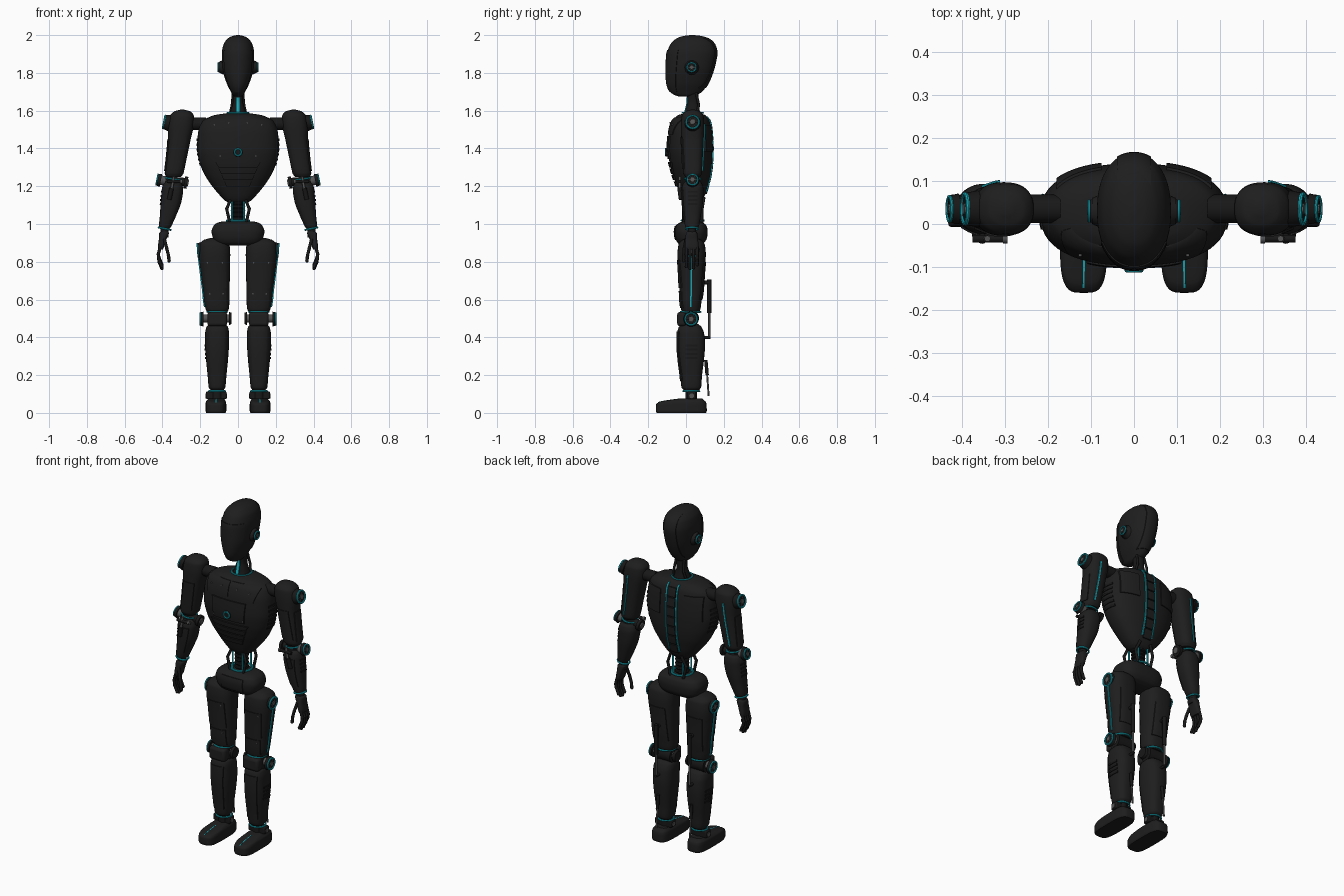
import bpy, bmesh, math
from mathutils import Matrix, Vector

cube = bpy.data.objects.get("Cube")
if cube:
    bpy.data.objects.remove(cube, do_unlink=True)


def material(name, rgb, rough=0.6):
    m = bpy.data.materials.new(name)
    m.use_nodes = True
    m.diffuse_color = (*rgb, 1)
    node = m.node_tree.nodes["Principled BSDF"]
    node.inputs["Base Color"].default_value = (*rgb, 1)
    node.inputs["Roughness"].default_value = rough
    return m


SHELL = material("shell black", (0.013, 0.013, 0.013))
JOINT = material("joint black", (0.009, 0.009, 0.009))
METAL = material("grey metal", (0.09, 0.09, 0.09))
TEAL = material("teal light", (0.008, 0.42, 0.5))


class Shape:
    """Stack of superellipse sections (z, cx, cy, half x, half y), smoothly interpolated."""

    def __init__(self, sections, power=2.4):
        self.s = sorted(sections)
        self.n = power

    def slope(self, i, k):
        s = self.s
        d = [(s[j + 1][k] - s[j][k]) / (s[j + 1][0] - s[j][0])
             for j in (i - 1, i) if 0 <= j < len(s) - 1]
        if len(d) == 1:
            return d[0]
        return 2 * d[0] * d[1] / (d[0] + d[1]) if d[0] * d[1] > 0 else 0

    def at(self, z):
        s = self.s
        i = max(j for j in range(len(s) - 1) if j == 0 or s[j][0] <= z)
        h = s[i + 1][0] - s[i][0]
        t = (z - s[i][0]) / h
        return [(1 + 2 * t) * (1 - t) ** 2 * s[i][k] + t * (1 - t) ** 2 * h * self.slope(i, k)
                + t * t * (3 - 2 * t) * s[i + 1][k] - t * t * (1 - t) * h * self.slope(i + 1, k)
                for k in range(1, 5)]

    def on(self, side, u, z, off, lim):
        """Surface point on a side, u measured across that side."""
        cx, cy, hx, hy = self.at(z)
        hx, hy = hx + off, hy + off
        across, depth = (hx, hy) if side in ("front", "back") else (hy, hx)
        u = max(-lim * across, min(lim * across, u))
        d = depth * (1 - abs(u / across) ** self.n) ** (1 / self.n)
        d = -d if side == "front" else d
        return (cx + u, cy + d, z) if side in ("front", "back") else (cx + d, cy + u, z)


class Part:
    """One named object, optionally mirrored across x."""

    def __init__(self, name, mat, mirror=False, bevel=0):
        self.name, self.mat, self.mirror, self.bevel = name, mat, mirror, bevel
        self.bm = bmesh.new()

    def skin(self, rows, wrap=True, wrap_rows=False, caps=False):
        v = [[self.bm.verts.new(p) for p in r] for r in rows]
        n, m = len(v), len(v[0])
        for i in range(n if wrap_rows else n - 1):
            for j in range(m if wrap else m - 1):
                a, b = v[i], v[(i + 1) % n]
                self.bm.faces.new((a[j], a[(j + 1) % m], b[(j + 1) % m], b[j]))
        if caps:
            self.bm.faces.new(v[0][::-1])
            self.bm.faces.new(v[-1])
        return self

    def loft(self, shape, sides=40, steps=5):
        zs = [a[0] + (b[0] - a[0]) * t / steps for a, b in zip(shape.s, shape.s[1:]) for t in range(steps)]
        ang = [2 * math.pi * k / sides for k in range(sides)]
        f = lambda c: math.copysign(abs(c) ** (2 / shape.n), c)
        rows = []
        for z in zs + [shape.s[-1][0]]:
            cx, cy, hx, hy = shape.at(z)
            rows.append([(cx + hx * f(math.cos(a)), cy + hy * f(math.sin(a)), z) for a in ang])
        return self.skin(rows, caps=True)

    def patch(self, shape, side, u0, u1, z0, z1, off=0.004, low=1.0, lim=0.94, n=10):
        """Raised plate that follows a shape; low scales its width at the bottom."""
        ts = [0] + [k / n for k in range(n + 1)] + [1]
        rows = []
        for i, a in enumerate(ts):
            w = low + (1 - low) * a
            rows.append([shape.on(side, (u0 + (u1 - u0) * b) * w, z0 + (z1 - z0) * a,
                                  -0.004 if i in (0, n + 2) or j in (0, n + 2) else off, lim)
                         for j, b in enumerate(ts)])
        return self.skin(rows, wrap=False)

    def rod(self, p, q, r, r2=None, seg=20):
        p, q = Vector(p), Vector(q)
        rot = (q - p).to_track_quat('Z', 'Y').to_matrix().to_4x4()
        bmesh.ops.create_cone(self.bm, cap_ends=True, segments=seg, radius1=r, radius2=r2 or r,
                              depth=(q - p).length, matrix=Matrix.Translation((p + q) / 2) @ rot)
        return self

    def screws(self, shape, spots, off=0.007):
        for x, z in spots:
            p = Vector(shape.on("front", x, z, off, 0.99))
            self.rod(p + Vector((0, .004, 0)), p + Vector((0, -.002, 0)), .004, seg=10)
        return self

    def chain(self, pts, r):
        for p, q in zip(pts, pts[1:]):
            self.rod(p, q, r, seg=12)
            bmesh.ops.create_uvsphere(self.bm, u_segments=12, v_segments=8, radius=r * 1.1,
                                      matrix=Matrix.Translation(q))
        return self

    def ring(self, c, axis, big, small):
        rot = Vector(axis).to_track_quat('Z', 'Y').to_matrix()
        rows = []
        for k in range(32):
            a = k * math.pi / 16
            rows.append([Vector(c) + rot @ Vector(((big + small * math.cos(b)) * math.cos(a),
                         (big + small * math.cos(b)) * math.sin(a), small * math.sin(b)))
                         for b in (j * math.pi / 4 for j in range(8))])
        return self.skin(rows, wrap_rows=True)

    def box(self, c, size):
        bmesh.ops.create_cube(self.bm, size=1, matrix=Matrix.Translation(c) @ Matrix.Diagonal((*size, 1)))
        return self

    def done(self):
        bmesh.ops.recalc_face_normals(self.bm, faces=self.bm.faces)
        me = bpy.data.meshes.new(self.name)
        self.bm.to_mesh(me)
        self.bm.free()
        me.materials.append(self.mat)
        me.shade_smooth()
        me.set_sharp_from_angle(angle=math.radians(40))
        ob = bpy.data.objects.new(self.name, me)
        bpy.context.collection.objects.link(ob)
        if self.bevel:
            b = ob.modifiers.new("bevel", 'BEVEL')
            b.width, b.segments = self.bevel, 3
        if self.mirror:
            ob.modifiers.new("mirror", 'MIRROR').use_mirror_merge = False


def pivot(name, x, y, z, r, thick=0.02, tilt=0.0):
    """Mirrored round joint cover facing outwards: disc, lit ring and hub with spokes."""
    c, out = Vector((x, y, z)), Vector((1, 0, tilt)).normalized()
    up = Vector((-out.z, 0, out.x))
    Part(name + "_cover", JOINT, True).rod(c - out * thick, c, r * 1.05, r * 0.9, 32).done()
    Part(name + "_light", TEAL, True).ring(c, out, r * 0.84, r * 0.12).done()
    hub = Part(name + "_hub", METAL, True).rod(c - out * thick, c + out * 0.004, r * 0.32)
    for k in range(6):
        a = k * math.pi / 3
        hub.rod(c, c + Vector((0, math.cos(a), 0)) * r * 0.7 + up * math.sin(a) * r * 0.7, r * 0.05, seg=6)
    hub.done()


# Head
head = Shape([(1.675, 0, -.002, .018, .035), (1.682, 0, -.002, .028, .056), (1.7, 0, 0, .038, .085),
              (1.75, 0, .009, .062, .112), (1.83, 0, .022, .083, .128), (1.9, 0, .031, .086, .133),
              (1.95, 0, .035, .077, .118), (1.98, 0, .036, .056, .09), (1.995, 0, .034, .03, .05),
              (2.0, 0, .033, .006, .01)], 2.2)
Part("head", SHELL).loft(head).done()
Part("face_plate", SHELL).patch(head, "front", -.08, .08, 1.7, 1.92, .003, lim=.86, n=16).done()
Part("crown_band", SHELL).patch(head, "back", -.04, .04, 1.72, 1.985, .003, n=16).done()
Part("ear_base", SHELL, True).rod((.07, .03, 1.83), (.098, .03, 1.83), .042, .03).done()
pivot("ear", .105, .03, 1.83, .028, .015)

# Neck
neck = Shape([(1.57, 0, .035, .05, .046), (1.61, 0, .035, .036, .036), (1.65, 0, .037, .026, .03),
              (1.7, 0, .035, .028, .03)])
Part("neck", JOINT).loft(neck, 24).done()
Part("neck_light", TEAL).patch(neck, "front", -.008, .008, 1.585, 1.67).ring(
    (0, .035, 1.588), (0, 0, 1), .056, .004).done()
Part("neck_tendon", JOINT, True).chain([(.045, .055, 1.57), (.032, .068, 1.63), (.026, .055, 1.69)], .007).done()

# Torso shell and plates
torso = Shape([(1.112, 0, .035, .05, .035), (1.125, 0, .035, .07, .05), (1.165, 0, .035, .108, .07),
               (1.21, 0, .033, .144, .085), (1.26, 0, .03, .176, .1), (1.33, 0, .025, .205, .113),
               (1.4, 0, .022, .217, .118), (1.48, 0, .022, .212, .114), (1.54, 0, .025, .192, .102),
               (1.575, 0, .03, .13, .074), (1.588, 0, .035, .05, .035)])
Part("torso", SHELL).loft(torso, 56).done()
Part("collar_plate", SHELL, True).patch(torso, "front", .004, .175, 1.475, 1.565, low=.85).done()
Part("chest_plate", SHELL).patch(torso, "front", -.11, .11, 1.345, 1.465, .007, low=.9).done()
ribs = Part("belly_ribs", SHELL)
for k in range(4):
    w = .12 - .016 * k
    ribs.patch(torso, "front", -w, w, 1.3 - .034 * k, 1.328 - .034 * k, .008, low=.86)
ribs.done()
side_ribs = Part("side_ribs", JOINT, True)
for k in range(6):
    side_ribs.patch(torso, "outer", -.035, .045, 1.31 + .026 * k, 1.322 + .026 * k, .004)
side_ribs.done()
Part("chest_hub", JOINT).rod((0, -.09, 1.38), (0, -.108, 1.38), .026, .022).done()
Part("chest_light", TEAL).ring((0, -.108, 1.38), (0, 1, 0), .018, .004).done()
Part("shoulder_blade_plate", SHELL, True).patch(torso, "back", .075, .18, 1.385, 1.525, .006).done()
spine = Part("spine_plates", SHELL)
for k in range(7):
    spine.patch(torso, "back", -.026, .026, 1.16 + .057 * k, 1.21 + .057 * k, .007)
spine.done()
Part("back_light", TEAL, True).patch(torso, "back", .03, .037, 1.17, 1.57, .006, n=24).done()
Part("chest_screws", METAL, True).screws(torso, ((.05, 1.535), (.125, 1.525), (.095, 1.36))).done()

# Waist and pelvis
waist = Part("waist_column", JOINT).rod((0, .035, .98), (0, .035, 1.14), .028)
for k in range(5):
    waist.ring((0, .035, 1.025 + .022 * k), (0, 0, 1), .03, .009)
waist.done()
struts = Part("waist_strut", JOINT, True)
for y in (-.012, .085):
    struts.chain([(.035, y + .01, 1.14), (.06, y, 1.08), (.042, y, 1.0)], .008)
struts.done()
Part("waist_light", TEAL, True).rod((.032, -.003, 1.0), (.032, -.003, 1.12), .005).rod(
    (.032, .075, 1.0), (.032, .075, 1.12), .005).done()
Part("waist_light_ring", TEAL).ring((0, .035, 1.018), (0, 0, 1), .058, .006).done()
pelvis = Shape([(.885, 0, .025, .085, .045), (.9, 0, .026, .118, .07), (.93, 0, .027, .134, .085),
                (.96, 0, .027, .14, .088), (.99, 0, .027, .13, .082), (1.007, 0, .028, .108, .062),
                (1.013, 0, .028, .085, .047)], 3)
Part("pelvis", SHELL).loft(pelvis).done()
Part("pelvis_plate", SHELL).patch(pelvis, "front", -.07, .07, .915, .99).done()

# Arms
Part("shoulder_axle", JOINT, True).rod((.17, .035, 1.53), (.28, .035, 1.53), .033).done()
upper = Shape([(1.25, .341, .035, .04, .04), (1.27, .338, .035, .05, .05), (1.35, .325, .035, .054, .055),
               (1.45, .31, .035, .06, .06), (1.52, .302, .035, .068, .062), (1.57, .297, .035, .064, .058),
               (1.595, .295, .035, .044, .04), (1.605, .295, .035, .012, .012)])
fore = Shape([(.975, .388, .032, .026, .03), (.99, .385, .032, .033, .037), (1.05, .369, .033, .044, .047),
              (1.12, .354, .035, .055, .055), (1.18, .347, .035, .057, .058), (1.21, .346, .035, .05, .052),
              (1.225, .345, .035, .036, .04)])
Part("upper_arm", SHELL, True).loft(upper).done()
Part("forearm", SHELL, True).loft(fore).done()
Part("arm_plates", SHELL, True).patch(upper, "front", -.035, .035, 1.29, 1.46).patch(
    upper, "outer", -.03, .03, 1.28, 1.45).patch(fore, "front", -.035, .035, 1.02, 1.18, low=.7).done()
Part("arm_light", TEAL, True).patch(upper, "back", .01, .017, 1.28, 1.53, .005).ring(
    (.388, .032, .975), (-.2, 0, 1), .033, .005).ring((.343, .035, 1.238), (-.15, 0, 1), .042, .005).done()
vents = Part("forearm_vents", JOINT, True)
for k in range(4):
    vents.patch(fore, "outer", -.025, .025, 1.1 + .022 * k, 1.11 + .022 * k)
vents.done()
pivot("shoulder", .392, .035, 1.54, .041, .03, .2)
pivot("elbow", .428, .035, 1.235, .034, .02, .2)
Part("elbow_axle", JOINT, True).rod((.28, .035, 1.222), (.41, .035, 1.233), .022).rod(
    (.268, .035, 1.218), (.285, .035, 1.221), .032).done()
Part("elbow_collar", METAL, True).rod((.385, .035, 1.228), (.412, .035, 1.233), .025).rod(
    (.262, .035, 1.217), (.272, .035, 1.219), .018).done()
Part("forearm_piston", JOINT, True).rod((.3, -.034, 1.225), (.375, -.034, 1.225), .009).rod(
    (.352, -.034, 1.19), (.364, -.026, 1.13), .012).done()
Part("forearm_piston_rod", METAL, True).rod((.34, -.034, 1.25), (.352, -.034, 1.18), .007).rod(
    (.294, -.034, 1.225), (.304, -.034, 1.225), .011).done()

# Hands
Part("wrist", JOINT, True).rod((.388, .032, .985), (.391, .032, .93), .022).done()
palm = Shape([(.865, .41, .03, .012, .032), (.88, .408, .03, .016, .036), (.92, .399, .03, .02, .034),
              (.95, .392, .03, .026, .03), (.96, .39, .03, .02, .025)], 3)
Part("palm", SHELL, True).loft(palm, 24).done()
hand = Part("fingers", JOINT, True)
for k, drop in enumerate((.01, 0, .004, .02)):
    y = .002 + .019 * k
    hand.chain([(.411, y, .88), (.422, y, .84), (.418, y, .8 + drop), (.403, y, .765 + drop)], .0085)
hand.chain([(.39, .0, .92), (.377, -.01, .87), (.368, -.012, .835), (.365, -.012, .805)], .0085).done()

# Thighs
thigh = Shape([(.53, .11, .025, .048, .04), (.545, .11, .025, .06, .05), (.58, .112, .025, .066, .056),
               (.65, .115, .028, .07, .063), (.75, .12, .029, .078, .069), (.84, .124, .03, .083, .075),
               (.89, .124, .03, .079, .07), (.915, .124, .03, .058, .05), (.925, .124, .03, .025, .025)], 2.6)
Part("thigh", SHELL, True).loft(thigh).done()
Part("thigh_plates", SHELL, True).patch(thigh, "front", -.055, .055, .66, .81).patch(
    thigh, "front", -.05, .05, .555, .645).patch(thigh, "back", -.05, .05, .6, .8).done()
Part("thigh_screws", METAL, True).screws(thigh, ((-.04, .795), (.04, .795), (-.035, .63), (.035, .63)), .004).done()
Part("thigh_light", TEAL, True).patch(thigh, "outer", -.004, .004, .56, .82, .006).done()
pivot("hip", .212, .03, .86, .042, .025, -.07)

# Knees
Part("knee_core", JOINT, True).rod((.06, .027, .5), (.16, .027, .5), .042).done()
Part("knee_axle", METAL, True).rod((.04, .027, .5), (.185, .027, .5), .022).done()
Part("knee_inner_cover", JOINT, True).rod((.034, .027, .5), (.048, .027, .5), .03, .035).done()
Part("knee_pad", SHELL, True, .015).box((.11, -.022, .497), (.105, .05, .075)).done()
Part("knee_light", TEAL, True).ring((.11, .025, .535), (0, 0, 1), .052, .005).done()
pivot("knee", .2, .027, .497, .038, .018)

# Shins
shin = Shape([(.12, .111, .028, .034, .04), (.135, .111, .028, .044, .052), (.2, .111, .027, .05, .058),
              (.28, .111, .027, .058, .068), (.36, .111, .027, .063, .074), (.42, .111, .025, .063, .071),
              (.455, .11, .022, .057, .06), (.47, .11, .022, .04, .042)], 2.6)
Part("shin", SHELL, True).loft(shin).done()
Part("shin_plates", SHELL, True).patch(shin, "front", -.042, .042, .17, .43, low=.8).done()
vents = Part("shin_vents", JOINT, True)
for k in range(4):
    vents.patch(shin, "outer", -.03, .035, .285 + .022 * k, .296 + .022 * k)
vents.done()
Part("calf_piston", JOINT, True).rod((.11, .123, .53), (.11, .123, .705), .011).rod(
    (.11, .09, .69), (.11, .125, .69), .01).rod((.11, .09, .4), (.11, .13, .4), .008).rod(
    (.11, .105, .28), (.11, .112, .2), .009).done()
Part("calf_piston_rod", METAL, True).rod((.11, .123, .4), (.11, .123, .54), .006).rod(
    (.11, .112, .2), (.11, .12, .09), .005).done()

# Ankles and feet
foot = Shape([(0, .117, -.025, .051, .131), (.012, .117, -.025, .055, .135), (.042, .117, -.025, .055, .134),
              (.058, .117, -.019, .053, .124), (.068, .116, 0, .047, .094), (.077, .115, .03, .038, .056)], 3.6)
Part("foot", SHELL, True).loft(foot).done()
Part("foot_light", TEAL, True).patch(foot, "front", -.002, .002, .056, .075, .002).done()
Part("ankle", JOINT, True, .006).rod((.111, .028, .06), (.111, .028, .13), .03).box(
    (.115, .03, .093), (.108, .045, .04)).done()
Part("ankle_axle", METAL, True).rod((.058, .03, .09), (.172, .03, .09), .013).done()
Part("ankle_light", TEAL, True).ring((.111, .028, .115), (0, 0, 1), .043, .005).done()
